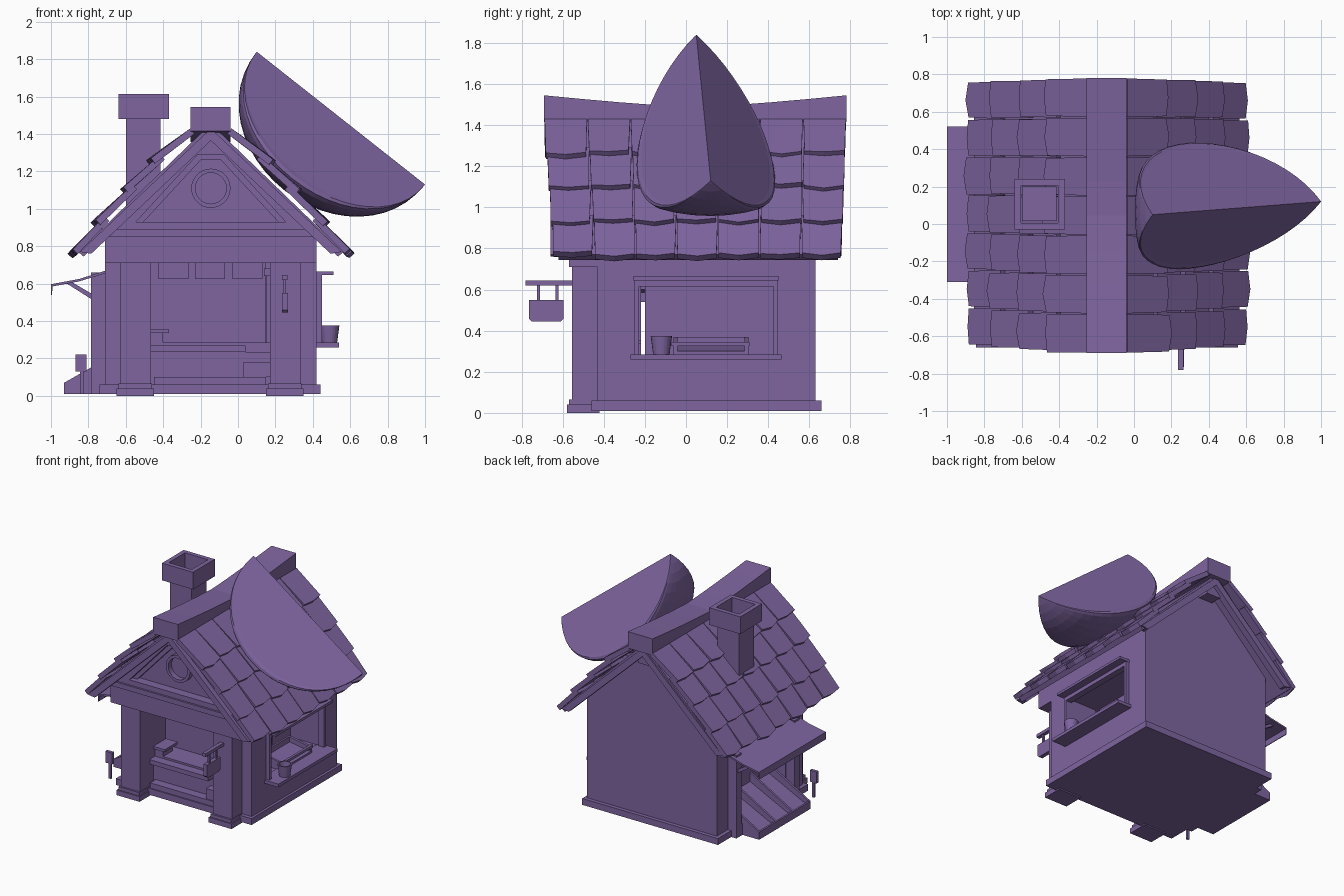
import bpy, bmesh, math, random
from mathutils import Vector

if "Cube" in bpy.data.objects:
    bpy.data.objects.remove(bpy.data.objects["Cube"])
random.seed(4)

paint = bpy.data.materials.new("soft purple")
paint.diffuse_color = (0.21, 0.13, 0.35, 1)
paint.use_nodes = True
paint.node_tree.nodes["Principled BSDF"].inputs["Base Color"].default_value = paint.diffuse_color
CX = -0.145  # ridge line of the house


def make(name, verts, faces):
    bm = bmesh.new()
    vs = [bm.verts.new(v) for v in verts]
    for f in faces:
        bm.faces.new([vs[i] for i in f])
    bmesh.ops.recalc_face_normals(bm, faces=bm.faces[:])
    me = bpy.data.meshes.new(name)
    bm.to_mesh(me)
    bm.free()
    me.materials.append(paint)
    ob = bpy.data.objects.new(name, me)
    bpy.context.collection.objects.link(ob)
    return ob


def loft(name, a, b):
    """Solid between two matching outlines."""
    n = len(a)
    faces = [list(range(n)), list(range(n, 2 * n))]
    faces += [[i, (i + 1) % n, n + (i + 1) % n, n + i] for i in range(n)]
    return make(name, list(a) + list(b), faces)


def prism(name, pts, lo, hi, axis='y'):
    put = (lambda p, d: (p[0], d, p[1])) if axis == 'y' else (lambda p, d: (d, p[0], p[1]))
    return loft(name, [put(p, lo) for p in pts], [put(p, hi) for p in pts])


def box(name, x0, x1, y0, y1, z0, z1):
    return prism(name, [(x0, z0), (x1, z0), (x1, z1), (x0, z1)], y0, y1)


def lathe(name, prof, origin, axis='z', n=20):
    """Closed ring profile of (radius, height) turned round an axis."""
    m, verts, faces = len(prof), [], []
    for i in range(n):
        c, s = math.cos(2 * math.pi * i / n), math.sin(2 * math.pi * i / n)
        for r, h in prof:
            v = (r * c, r * s, h) if axis == 'z' else (r * c, h, r * s)
            verts.append(Vector(v) + Vector(origin))
        faces += [[i * m + j, i * m + (j + 1) % m, (i + 1) % n * m + (j + 1) % m, (i + 1) % n * m + j]
                  for j in range(m)]
    return make(name, verts, faces)


def wall_x(name, x0, x1, y0, y1, z0, z1, oy0, oy1, oz0, oz1):
    """Side wall with one opening."""
    box(name + "_front", x0, x1, y0, oy0, z0, z1)
    box(name + "_back", x0, x1, oy1, y1, z0, z1)
    box(name + "_below", x0, x1, oy0, oy1, z0, oz0)
    box(name + "_above", x0, x1, oy0, oy1, oz1, z1)


# Base, walls and the solid core behind the three recesses
box("base", -0.74, 0.44, -0.46, 0.66, 0.01, 0.06)
box("front_step", -0.45, 0.15, -0.45, -0.38, 0.05, 0.1)
wall_x("right_wall", 0.38, 0.42, -0.43, 0.63, 0.06, 0.85, -0.23, 0.44, 0.28, 0.64)
wall_x("left_wall", -0.71, -0.67, -0.43, 0.63, 0.06, 0.85, -0.22, 0.42, 0.1, 0.63)
box("core", -0.56, 0.15, -0.18, 0.6, 0.06, 0.8)
gable = [(-0.71, 0.84), (0.42, 0.84), (CX, 1.41)]
prism("back_wall", [(-0.71, 0.06), (0.42, 0.06)] + [(0.42, 0.85), (CX, 1.41), (-0.71, 0.85)], 0.59, 0.63)
prism("front_gable", gable, -0.5, -0.45)
box("front_wall_left", -0.71, -0.47, -0.43, -0.22, 0.06, 0.85)
box("front_wall_right", 0.17, 0.42, -0.43, -0.23, 0.06, 0.85)

# Front pillars with stepped feet
for side, x in (("left", -0.55), ("right", 0.25)):
    box(side + "_pillar", x - 0.08, x + 0.085, -0.555, -0.42, 0.06, 0.71)
    box(side + "_foot", x - 0.1, x + 0.1, -0.58, -0.42, 0, 0.04)
    box(side + "_foot_top", x - 0.09, x + 0.09, -0.57, -0.42, 0.04, 0.065)

# Lintel, gable frame and round window
box("lintel", -0.71, 0.42, -0.57, -0.38, 0.71, 0.85)
box("lintel_cap", -0.71, 0.42, -0.585, -0.43, 0.85, 0.89)
box("gable_sill", -0.67, 0.38, -0.57, -0.43, 0.89, 0.93)
for s in (-1, 1):
    prism("gable_rafter", [(CX, 1.4), (CX + s * 0.57, 0.86), (CX + s * 0.40, 0.93), (CX + s * 0.07, 1.29), (CX, 1.29)],
          -0.57, -0.45)
    prism("gable_inner_trim", [(CX, 1.29), (CX + s * 0.07, 1.29), (CX + s * 0.4, 0.93), (CX + s * 0.36, 0.93),
                               (CX + s * 0.055, 1.26), (CX, 1.26)], -0.53, -0.45)
lathe("round_window_ring", [(0.105, -0.54), (0.083, -0.54), (0.083, -0.48), (0.105, -0.48)], (CX, 0, 1.11), 'y', 28)

# Roof decks, barge boards and shingles
rows = [(0.11, 1.43, 0.325, 1.265), (0.27, 1.29, 0.47, 1.11), (0.42, 1.13, 0.62, 0.935), (0.57, 0.96, 0.745, 0.775)]
COLS = 7
for s in (-1, 1):
    prism("roof_deck", [(CX, 1.455), (CX + s * 0.71, 0.77), (CX + s * 0.68, 0.745), (CX, 1.40)], -0.62, 0.74)
    for y in (-0.66, 0.7):
        prism("barge_board", [(CX, 1.43), (CX + s * 0.7, 0.77), (CX + s * 0.64, 0.76), (CX, 1.365)], y, y + 0.05)
    for k, (d0, z0, d1, z1) in enumerate(rows):
        y0, y1 = -0.69 + 0.013 * k, 0.78 - 0.006 * k
        run = Vector((s * (d1 - d0), 0, z1 - z0)).normalized()
        down = Vector((-s * abs(run.z), 0, -abs(run.x))) * 0.036
        for c in range(COLS):
            a = y0 + (y1 - y0) * c / COLS + 0.002
            b = y0 + (y1 - y0) * (c + 1) / COLS - 0.002
            up, lo = Vector((CX + s * d0, 0, z0)), Vector((CX + s * d1, 0, z1))
            lo = lo + run * random.uniform(-0.012, 0.008)
            bulge = run * random.uniform(0.008, 0.022)
            lift = -down * random.uniform(0, 0.3)
            ja, jb = random.uniform(0, 0.008), random.uniform(0, 0.008)
            m = (a + b) / 2
            top = [up + Vector((0, a, 0)), up + Vector((0, b, 0)), lo + lift + Vector((0, b - jb, 0)),
                   lo + lift + bulge + Vector((0, m, 0)), lo + lift * 0.5 + Vector((0, a + ja, 0))]
            loft("shingle", top, [p + down for p in top])

# Sagging ridge beam
sag = [(-0.69 + 1.47 * i / 8, 1.488 + 0.057 * abs(i / 4 - 1) ** 1.3) for i in range(9)]
prism("ridge_beam", sag + [(y, z - 0.13) for y, z in reversed(sag)], -0.255, -0.04, 'x')
box("rear_purlin", CX - 0.06, CX + 0.06, 0.6, 0.72, 1.29, 1.38)


def tube(name, x0, x1, y0, y1, z0, z1, t):
    """Open square tube."""
    box(name + "_west", x0, x0 + t, y0, y1, z0, z1)
    box(name + "_east", x1 - t, x1, y0, y1, z0, z1)
    box(name + "_south", x0 + t, x1 - t, y0, y0 + t, z0, z1)
    box(name + "_north", x0 + t, x1 - t, y1 - t, y1, z0, z1)


# Chimney
box("chimney_stack", -0.6, -0.415, 0.015, 0.2, 0.95, 1.49)
tube("chimney_cap", -0.64, -0.37, -0.03, 0.24, 1.48, 1.615, 0.035)

# Right window: frame, sill, bucket, tilted crate
box("right_sill", 0.38, 0.54, -0.27, 0.465, 0.26, 0.285)
box("right_window_head", 0.4, 0.51, -0.255, 0.45, 0.645, 0.665)
box("right_window_rail", 0.4, 0.45, -0.25, 0.44, 0.615, 0.645)
for y in (-0.25, 0.425):
    box("right_window_jamb", 0.4, 0.45, y, y + 0.022, 0.285, 0.645)
for y in (-0.2, 0.0, 0.21):
    box("recess_plank", 0.145, 0.155, y, y + 0.195, 0.28, 0.66)
lathe("bucket", [(0.001, 0), (0.04, 0), (0.052, 0.09), (0.043, 0.09), (0.035, 0.02), (0.001, 0.02)],
      (0.49, -0.12, 0.285))
box("inner_shelf", 0.14, 0.4, -0.24, 0.6, 0.24, 0.28)
box("inner_ceiling", 0.14, 0.4, -0.24, 0.6, 0.64, 0.68)
box("recess_back_side", 0.14, 0.4, 0.44, 0.6, 0.28, 0.64)
crate = [(0.24, 0.28), (0.43, 0.28), (0.43, 0.335), (0.24, 0.37)]
for y in (-0.06, 0.285):
    prism("display_crate_side", crate, y, y + 0.018)
prism("display_crate_bed", [(0.24, 0.28), (0.43, 0.28), (0.43, 0.3), (0.24, 0.33)], -0.06, 0.3)
box("display_crate_back", 0.235, 0.25, -0.06, 0.3, 0.28, 0.37)
box("display_crate_lip", 0.415, 0.435, -0.07, 0.31, 0.325, 0.345)

# Front counter and hanging cloths
box("counter", -0.47, 0.17, -0.38, -0.18, 0.06, 0.235)
box("counter_top", -0.47, 0.04, -0.43, -0.17, 0.235, 0.27)
box("counter_top_back", -0.47, 0.17, -0.36, -0.17, 0.235, 0.285)
box("counter_crate", 0.03, 0.17, -0.44, -0.3, 0.1, 0.18)
box("scale_body", -0.47, -0.4, -0.36, -0.24, 0.28, 0.34)
box("scale_tray", -0.47, -0.37, -0.38, -0.22, 0.335, 0.355)
for x in (-0.425, -0.23, -0.03):
    box("hanging_cloth", x, x + 0.16, -0.41, -0.4, 0.625, 0.72)

# Hanging sign at the front
box("sign_arm", 0.235, 0.265, -0.78, -0.54, 0.62, 0.645)
for y in (-0.725, -0.635):
    box("sign_strap", 0.243, 0.257, y, y + 0.015, 0.54, 0.63)
prism("sign_board", [(-0.765, 0.55), (-0.765, 0.46), (-0.75, 0.445), (-0.61, 0.445), (-0.595, 0.46), (-0.595, 0.55)],
      0.234, 0.266, 'x')

# Left bay: posts, awning, crates, price tag
for y in (-0.29, 0.43):
    box("bay_post", -0.785, -0.7, y, y + 0.065, 0.01, 0.66)
    prism("awning_bracket", [(-0.93, 0.61), (-0.78, 0.515), (-0.78, 0.545), (-0.9, 0.615)], y + 0.02, y + 0.045)
box("bay_base", -0.785, -0.7, -0.25, 0.45, 0.01, 0.1)
box("bay_head", -0.785, -0.7, -0.29, 0.495, 0.6, 0.64)
prism("awning", [(-0.7, 0.672), (-0.85, 0.625), (-1.0, 0.597), (-1.0, 0.54), (-0.994, 0.54), (-0.992, 0.585),
                 (-0.85, 0.612), (-0.7, 0.658)], -0.31, 0.52)
for i in range(4):
    y = -0.22 + 0.208 * i
    prism("crate_divider", [(-0.93, 0.01), (-0.56, 0.01), (-0.56, 0.28), (-0.93, 0.07)], y, y + 0.016)
prism("crate_bed", [(-0.93, 0.01), (-0.56, 0.01), (-0.56, 0.21), (-0.93, 0.03)], -0.22, 0.42)
box("crate_lip", -0.93, -0.915, -0.22, 0.42, 0.01, 0.07)
box("tag_stake", -0.845, -0.825, -0.4, -0.385, 0.01, 0.14)
box("tag_board", -0.87, -0.81, -0.405, -0.38, 0.13, 0.22)

# Fruit wedge on the roof: two flat faces meeting at a straight edge, curved rind with a rounded rim
half = [(0.312, 0.378), (0.33, 0.395), (0.335, 0.415), (0.31, 0.437), (0.23, 0.463), (0.12, 0.483)]
section = [(-y, d) for y, d in half] + [(0, 0.49)] + half[::-1]
centre, along, deep = Vector((0.55, 0.085, 1.485)), Vector((0.45, 0.035, -0.355)), Vector((-0.62, 0, -0.785))
N, K = 24, len(section) + 1
verts, faces = [], []
for i in range(N + 1):
    t = -math.cos(math.pi * i / N) * 0.9995
    r = (1 - t * t) ** 0.48
    p = centre + along * t
    verts.append(p)
    verts += [p + (deep * d + Vector((0, y + 0.012, 0))) * r for y, d in section]
for i in range(N):
    faces += [[i * K + j, i * K + (j + 1) % K, (i + 1) * K + (j + 1) % K, (i + 1) * K + j] for j in range(K)]
faces += [list(range(K)), list(range(N * K, N * K + K))]
make("fruit_wedge", verts, faces)
